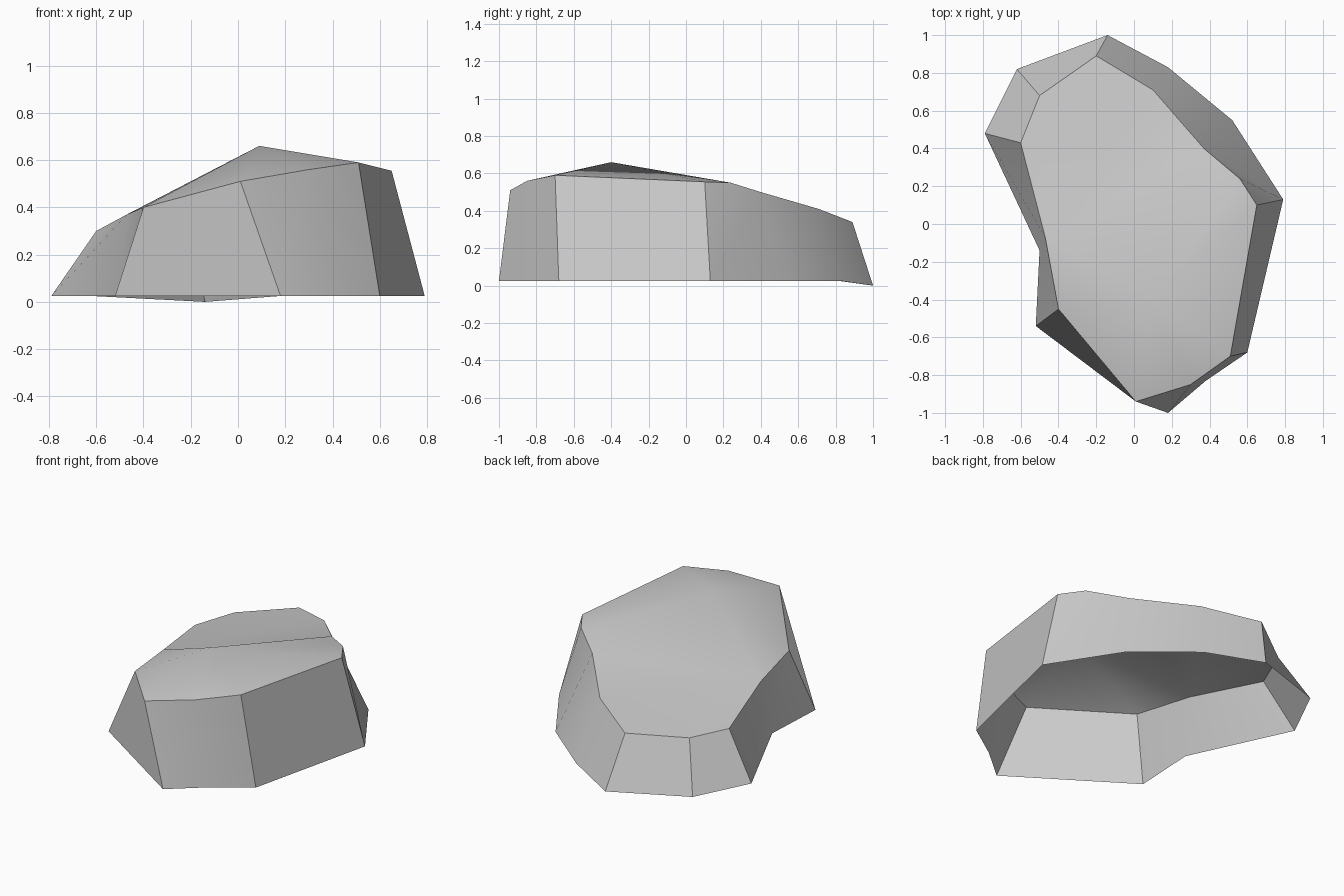
import bpy
import bmesh
import math

default_cube = bpy.data.objects.get("Cube")
if default_cube:
    bpy.data.objects.remove(default_cube, do_unlink=True)


def make_material(name, colour):
    material = bpy.data.materials.new(name)
    material.use_nodes = True
    material.diffuse_color = colour
    material.node_tree.nodes["Principled BSDF"].inputs["Base Color"].default_value = colour
    return material


def add_ring(bm, points):
    """Adds a ring of vertices; a repeated point reuses its vertex."""
    ring = []
    for index, point in enumerate(points):
        if index and point == points[index - 1]:
            ring.append(ring[-1])
        else:
            ring.append(bm.verts.new(point))
    return ring


stone_grey = make_material("stone grey", (.6, .6, .6, 1))
ground_height = .025

# Foot outline, counterclockwise from the front right corner
foot_outline = [
    (-.52, -.54), (.18, -1), (.38, -.83), (.6, -.68),
    (.79, .13), (.79, .13), (.52, .55), (.18, .83),
    (-.14, 1), (-.62, .82), (-.79, .48), (-.5, -.14),
]
# Rim of the sloping top, paired with the foot outline
rim_outline = [
    (-.4, -.45, .4), (.01, -.94, .51), (.3, -.85, .56), (.51, -.7, .59),
    (.65, .1, .555), (.56, .24, .55), (.37, .4, .5), (.1, .71, .41),
    (-.2, .89, .34), (-.5, .68, .31), (-.6, .43, .3), (-.47, -.07, .37),
]

bm = bmesh.new()
# The rear tip of the foot dips to the ground
foot = add_ring(bm, [(x, y, 0 if y == 1 else ground_height) for x, y in foot_outline])
rim = add_ring(bm, rim_outline)
peak = bm.verts.new((.09, -.4, .66))

# Side walls, with the underside left open
count = len(rim)
for i in range(count):
    j = (i + 1) % count
    corners = [foot[i], foot[j], rim[j], rim[i]]
    bm.faces.new(list(dict.fromkeys(corners)))

# Front of the top rises to the peak, the rear is a gentle slope
hinge_start, hinge_end = 6, count - 1
for i in range(-1, hinge_start):
    bm.faces.new((rim[i], rim[i + 1], peak))
bm.faces.new((rim[hinge_start], rim[hinge_end], peak))
bm.faces.new(rim[hinge_start:])

mesh = bpy.data.meshes.new("rock")
bm.to_mesh(mesh)
bm.free()
mesh.materials.append(stone_grey)
rock = bpy.data.objects.new("rock", mesh)
bpy.context.collection.objects.link(rock)

# Soft shading across shallow edges only
bpy.ops.object.select_all(action="DESELECT")
rock.select_set(True)
bpy.context.view_layer.objects.active = rock
bpy.ops.object.shade_smooth_by_angle(angle=math.radians(30))
